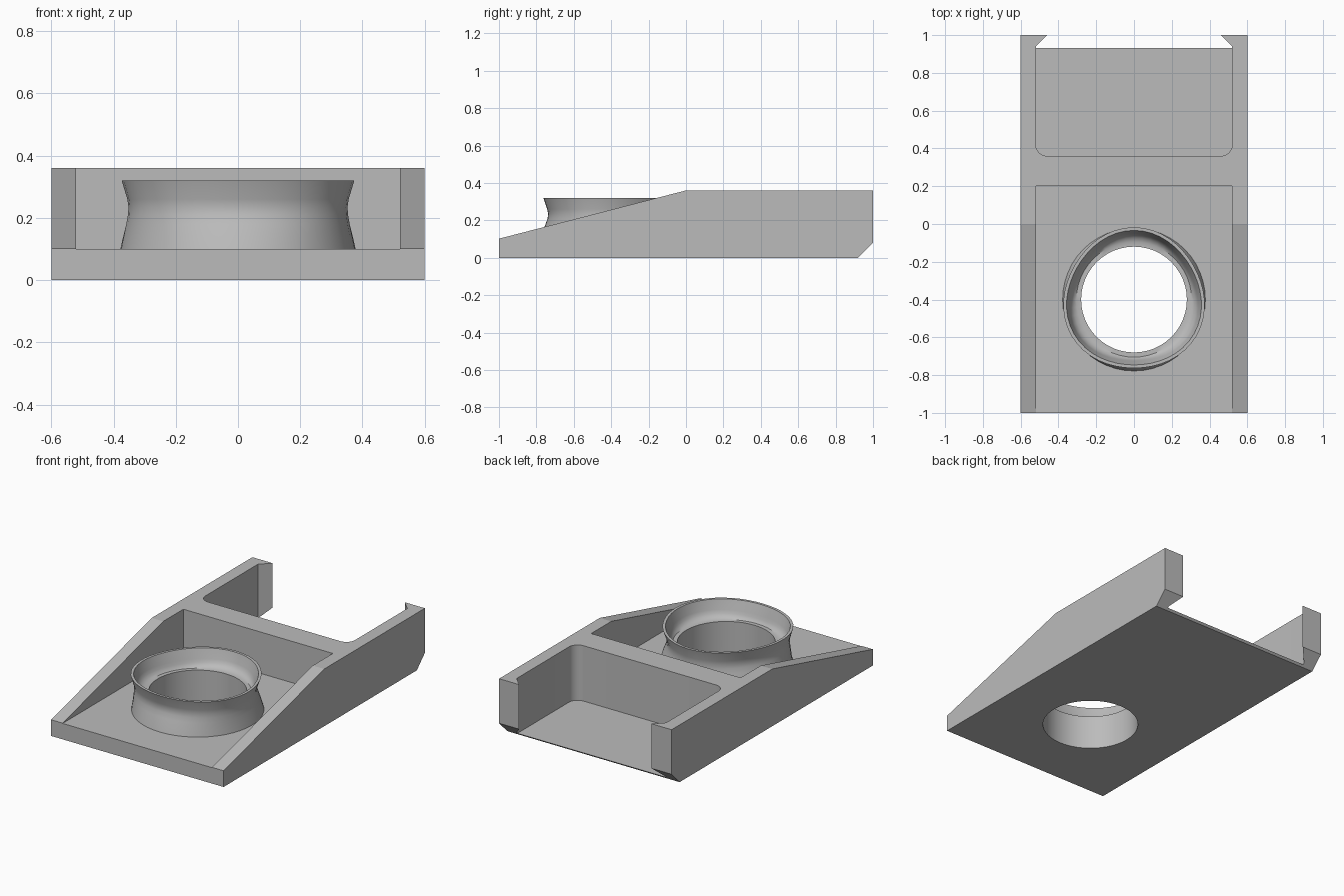
import bpy, bmesh
from math import sin, cos, pi, radians

if "Cube" in bpy.data.objects:
    bpy.data.objects.remove(bpy.data.objects["Cube"])

grey = bpy.data.materials.new("plain grey")
grey.use_nodes = True
grey.diffuse_color = (0.5, 0.5, 0.5, 1)
grey.node_tree.nodes["Principled BSDF"].inputs["Base Color"].default_value = (0.5, 0.5, 0.5, 1)

SEGMENTS = 48
HOLE_RADIUS = 0.28
RING_Y = -0.4
FLOOR = 0.1


def finish(name, bm):
    bmesh.ops.recalc_face_normals(bm, faces=bm.faces)
    mesh = bpy.data.meshes.new(name)
    bm.to_mesh(mesh)
    bm.free()
    mesh.materials.append(grey)
    obj = bpy.data.objects.new(name, mesh)
    bpy.context.collection.objects.link(obj)
    return obj


def prism(name, outline, offset):
    """Extrude a closed outline of 3D points by an offset."""
    bm = bmesh.new()
    face = bm.faces.new([bm.verts.new(p) for p in outline])
    new = bmesh.ops.extrude_face_region(bm, geom=[face])["geom"]
    bmesh.ops.translate(bm, vec=offset, verts=[v for v in new if isinstance(v, bmesh.types.BMVert)])
    return finish(name, bm)


def arc(cx, cy, radius, start, end, steps):
    angles = [radians(start + (end - start) * i / steps) for i in range(steps + 1)]
    return [(cx + radius * cos(a), cy + radius * sin(a)) for a in angles]


def shade(obj, degrees):
    bpy.ops.object.select_all(action='DESELECT')
    obj.select_set(True)
    bpy.context.view_layer.objects.active = obj
    bpy.ops.object.shade_smooth_by_angle(angle=radians(degrees))


def cut(obj, cutter):
    cutter.hide_render = True
    mod = obj.modifiers.new("cut", 'BOOLEAN')
    mod.operation, mod.solver, mod.object = 'DIFFERENCE', 'EXACT', cutter
    bpy.context.view_layer.objects.active = obj
    bpy.ops.object.modifier_apply(modifier=mod.name)
    bpy.data.objects.remove(cutter)


# Wedge body: side profile extruded across the width
side = [(-1, 0), (-1, 0.102), (0, 0.36), (1, 0.36), (1, 0.08), (0.92, 0)]
body = prism("wedge_body", [(-0.6, y, z) for y, z in side], (1.2, 0, 0))

# Front tray, open towards the front
tray = [(-0.52, -1.1), (0.52, -1.1), (0.52, 0.2), (-0.52, 0.2)]
cut(body, prism("tray_cutter", [(x, y, FLOOR) for x, y in tray], (0, 0, 0.5)))

# Rear bay with rounded inner corners and hooked lips at the opening
right_half = arc(0.46, 0.42, 0.06, -90, 0, 12) + [(0.52, 0.94), (0.36, 1.1)]
bay = right_half + [(-x, y) for x, y in reversed(right_half)]
cut(body, prism("bay_cutter", [(x, y, 0.012) for x, y in bay], (0, 0, 0.5)))

# Round hole through the tray floor
hole = arc(0, RING_Y, HOLE_RADIUS, 0, 360, SEGMENTS)[:-1]
cut(body, prism("hole_cutter", [(x, y, -0.1) for x, y in hole], (0, 0, 0.5)))
shade(body, 10)

# Collar: waisted outside, stepped inside, softly three-lobed towards the rim
# Each row: radius, height, lobe depth
profile = [
    (0.378, FLOOR, 0), (0.369, 0.14, 0.003), (0.359, 0.18, 0.008), (0.352, 0.21, 0.012),
    (0.35, 0.235, 0.013), (0.354, 0.26, 0.012), (0.373, 0.32, 0.01),
    (0.356, 0.32, 0.01), (0.338, 0.26, 0.012), (0.331, 0.24, 0.011), (0.32, 0.225, 0.007),
    (0.305, 0.215, 0), (HOLE_RADIUS, 0.215, 0), (HOLE_RADIUS, FLOOR, 0),
]
bm = bmesh.new()
rows = []
for radius, z, lobe in profile:
    row = []
    for i in range(SEGMENTS):
        a = 2 * pi * i / SEGMENTS
        r = radius + lobe * cos(3 * (a - pi / 2))
        row.append(bm.verts.new((r * cos(a), RING_Y + r * sin(a), z)))
    rows.append(row)
for low, high in zip(rows, rows[1:]):
    for i in range(SEGMENTS):
        j = (i + 1) % SEGMENTS
        bm.faces.new((low[i], low[j], high[j], high[i]))
collar = finish("collar", bm)
shade(collar, 35)
